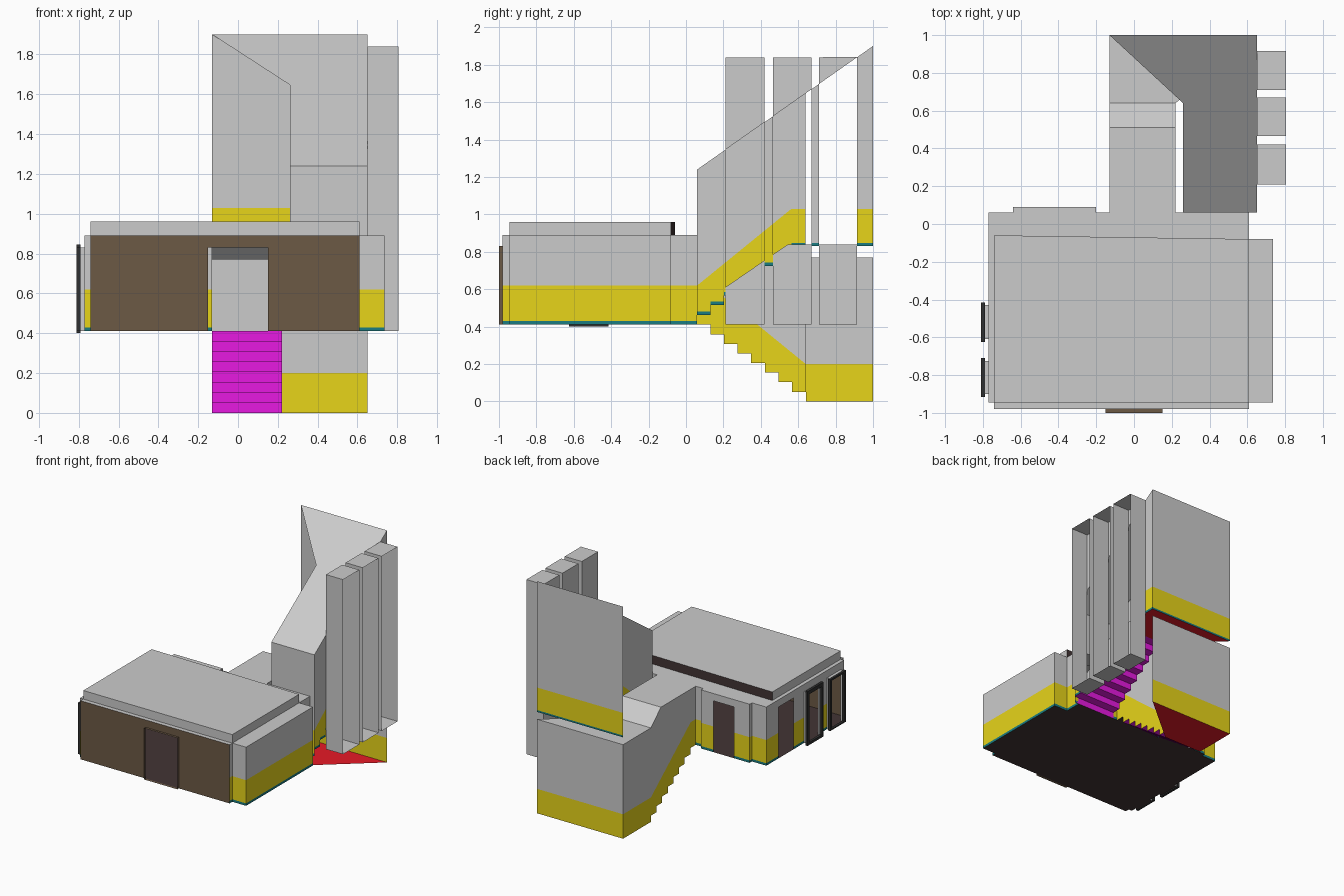
import bpy, math

if "Cube" in bpy.data.objects:
    bpy.data.objects.remove(bpy.data.objects["Cube"])


def mat(name, c):
    m = bpy.data.materials.new(name)
    m.diffuse_color = (*c, 1)
    m.use_nodes = True
    m.node_tree.nodes["Principled BSDF"].inputs["Base Color"].default_value = m.diffuse_color
    return m


GREY = mat("plaster", (.8, .8, .8))
YEL = mat("yellow_paint", (.8, .66, .01))
TEAL = mat("teal_skirting", (.01, .2, .22))
MAG = mat("magenta_steps", (.8, .01, .75))
RED = mat("red_landing", (.8, .01, .02))
BROWN = mat("brown_wall", (.15, .1, .06))
DARK = mat("dark_floor", (.055, .035, .035))
BLACK = mat("black_frame", (.03, .03, .03))


def build(name, faces):
    """One mesh object from a list of (polygon, material)."""
    verts, polys, ids, mats = [], [], [], []
    for p, m in faces:
        if m not in mats:
            mats.append(m)
        polys.append(range(len(verts), len(verts) + len(p)))
        verts += p
        ids.append(mats.index(m))
    me = bpy.data.meshes.new(name)
    me.from_pydata(verts, [], [list(p) for p in polys])
    for m in mats:
        me.materials.append(m)
    me.polygons.foreach_set("material_index", ids)
    me.update()
    bpy.context.collection.objects.link(bpy.data.objects.new(name, me))


def flat(pts, z, m):
    return [(x, y, z) for x, y in pts], m


def rect(x0, x1, y0, y1, z, m):
    return flat([(x0, y0), (x1, y0), (x1, y1), (x0, y1)], z, m)


def wall(p, q, z0, z1, m):
    return [(*p, z0), (*q, z0), (*q, z1), (*p, z1)], m


BANDS = [(.41, .43, TEAL), (.43, .62, YEL), (.62, .83, GREY), (.83, .89, GREY)]


def banded(p, q, holes=(), bands=BANDS):
    """Painted wall from p to q; holes are distance ranges open up to z .83."""
    length = math.dist(p, q)
    cuts = sorted([0, length] + [s for h in holes for s in h])
    at = lambda s: tuple(a + (b - a) * s / length for a, b in zip(p, q))
    out = []
    for i, (a, b) in enumerate(zip(cuts, cuts[1:])):
        for z0, z1, m in bands:
            if i % 2 == 0 or z0 >= .83:
                out.append(wall(at(a), at(b), z0, z1, m))
    return out


def ribbon(profile, x0, x1, m):
    """Sweep a (y, z) profile across x."""
    return [([(x0, *a), (x1, *a), (x1, *b), (x0, *b)], m)
            for a, b in zip(profile, profile[1:])]


# Lobby walls
right = [(.61, -.98), (.61, -.945), (.735, -.945), (.735, -.08), (.61, -.08), (.61, .06), (.65, .06)]
left = [(-.13, .06), (-.2, .06), (-.2, .09), (-.64, .09), (-.64, .06), (-.77, .06),
        (-.77, -.945), (-.74, -.945), (-.74, -.98)]
openings = {2: [(.11, .3)], 5: [(.16, .35), (.49, .67), (.785, .96)]}
faces = banded((.26, .06), (.22, .06))
for p, q in zip(right, right[1:]):
    faces += banded(p, q)
for i, (p, q) in enumerate(zip(left, left[1:])):
    faces += banded(p, q, openings.get(i, ()))
build("lobby_walls", faces)
build("lobby_front_wall", banded((-.74, -.98), (.61, -.98), [(.59, .89)],
                                 [(.41, .83, BROWN), (.83, .89, BROWN)]))
build("lobby_floor", [flat(right + left, .41, DARK), rect(-.13, .22, .06, .13, .41, DARK)])

# Lobby ceiling with raised centre
build("lobby_ceiling", [
    rect(-.74, .61, -.98, -.945, .89, GREY), rect(-.77, -.74, -.945, .06, .89, GREY),
    rect(.61, .735, -.945, -.08, .89, GREY), rect(-.64, -.2, .06, .09, .89, GREY),
    flat([(-.74, -.06), (.61, -.08), (.61, .06), (-.74, .06)], .89, GREY)])
rim = [(-.74, -.945), (.61, -.945), (.61, -.08), (-.74, -.06)]
build("raised_ceiling", [flat(rim, .96, GREY)] +
      [wall(rim[i], rim[(i + 1) % 4], .89, .96, DARK if i == 2 else GREY) for i in range(4)])

# Front door reveal
build("front_door_reveal", [wall((x, -1), (x, -.98), .41, .83, BROWN) for x in (-.15, .15)] +
      [rect(-.15, .15, -1, -.98, z, BROWN) for z in (.41, .83)])

# Side doors: grey reveal and black frame
for n, (y0, y1, zb, zt) in enumerate([(-.61, -.43, .40, .845), (-.9, -.725, .41, .83)]):
    build(f"side_door_reveal_{n}",
          [wall((-.79, y), (-.77, y), .41, .83, GREY) for y in (y0, y1)] +
          [rect(-.79, -.77, y0, y1, .83, GREY), rect(-.79, -.77, y0, y1, .41, DARK)])
    o = [(y0 - .015, zb), (y1 + .015, zb), (y1 + .015, zt), (y0 - .015, zt)]
    c = [(y0 + .01, .42), (y1 - .01, .42), (y1 - .01, .815), (y0 + .01, .815)]
    faces = []
    for i in range(4):
        j = (i + 1) % 4
        for x in (-.81, -.79):
            faces.append(([(x, *o[i]), (x, *o[j]), (x, *c[j]), (x, *c[i])], BLACK))
        for r in (o, c):
            faces += ribbon([r[i], r[j]], -.81, -.79, BLACK)
    build(f"side_door_frame_{n}", faces)

# Stair profiles
drops = [.13 + .0729 * i for i in range(8)]
rises = [.06 + .072 * i for i in range(8)]
down, up = [(.06, .41)], []
for i, y in enumerate(drops):
    down += [(y, .41 - .05125 * i), (y, .41 - .05125 * (i + 1))]
for i, y in enumerate(rises):
    up += [(y, .41 + .0525 * i), (y, .41 + .0525 * (i + 1))]
up.append((.64, .83))
build("lower_steps", ribbon(down[1:], -.13, .22, MAG))
build("upper_steps", ribbon(up, .26, .65, MAG))
build("lower_landing", [flat([(-.13, .64), (.22, .64), (.65, 1), (-.13, 1)], 0, RED)])
build("upper_landing", [flat([(.26, .64), (.65, .64), (.65, 1), (-.13, 1)], .83, RED)])


def clamp_line(y, y0, z0, y1, z1):
    t = min(max((y - y0) / (y1 - y0), 0), 1)
    return z0 + (z1 - z0) * t


def low_floor(y): return .41 - .05125 * sum(d < y for d in drops)
def low_band(y): return clamp_line(y, .125, .62, .64, .2)
def low_ceil(y): return clamp_line(y, .51, .89, .64, .77)
def up_floor(y): return .41 + .0525 * sum(r < y for r in rises)
def up_band(y): return clamp_line(y, .06, .62, .564, 1.03)
def up_ceil(y): return 1.24 + .66 * (y - .06) / .94
def sill(y): return clamp_line(y, .05, .5, .545, .84)


WINDOWS = [(.21, .42), (.465, .67), (.71, .915)]


def flight_wall(name, x, y1, floor, band, ceil, skirt, windows=()):
    """Wall beside a flight: stepped base, sloped paint band, sloped top."""
    cuts = drops if floor is low_floor else rises
    ys = sorted({.06, y1, .125, .51, .545, .64, *cuts, *[e for w in windows for e in w]})
    ys = [y for y in ys if y <= y1]
    faces = []

    def quad(a, b, lo, hi, m):
        faces.append(([(x, a, lo(a)), (x, b, lo(b)), (x, b, hi(b)), (x, a, hi(a))], m))

    for a, b in zip(ys, ys[1:]):
        if b - a < 1e-4:
            continue
        mid = (a + b) / 2
        f = floor(mid)
        if any(w0 < mid < w1 for w0, w1 in windows):
            quad(a, b, lambda y: .41, sill, GREY)
            quad(a, b, ceil, lambda y: 1.84, GREY)
            continue
        if skirt:
            quad(a, b, lambda y: f, lambda y: f + skirt, TEAL)
        quad(a, b, lambda y: f + skirt, band, GREY if windows and .67 < mid < .71 else YEL)
        quad(a, b, band, ceil, GREY)
    build(name, faces)


flight_wall("lower_outer_wall", -.13, 1, low_floor, low_band, low_ceil, 0)
flight_wall("lower_inner_wall", .22, .64, low_floor, low_band, low_ceil, 0)
flight_wall("upper_inner_wall", .26, .64, up_floor, up_band, up_ceil, .018)
flight_wall("upper_outer_wall", .65, 1, up_floor, up_band, up_ceil, .018, WINDOWS)

# Back walls, header and stair ceilings
L, R = (-.13, 1), (.65, 1)
build("lower_back_wall", [wall(L, R, 0, .2, YEL), wall(L, R, .2, .77, GREY)])
build("upper_back_wall", [wall(L, R, .83, .845, TEAL), wall(L, R, .845, 1.03, YEL),
                          wall(L, R, 1.03, 1.9, GREY)])
build("upper_header", [wall((.26, .06), (.65, .06), .89, 1.24, GREY)])
build("lower_ceiling", ribbon([(.06, .89), (.51, .89), (.64, .77)], -.13, .22, GREY) +
      [flat([(-.13, .64), (.22, .64), (.65, 1), (-.13, 1)], .77, GREY)])
plan = [(.26, .06), (.65, .06), (.65, 1), (-.13, 1), (.26, .64)]
build("upper_ceiling", [([(x, y, up_ceil(y)) for x, y in plan], GREY)])

# Tall window recesses, open on the outer side
for n, (a, b) in enumerate(WINDOWS):
    build(f"window_recess_{n}", [wall((.65, y), (.805, y), .41, 1.84, GREY) for y in (a, b)] +
          [rect(.65, .805, a, b, z, GREY) for z in (.41, 1.84)])
